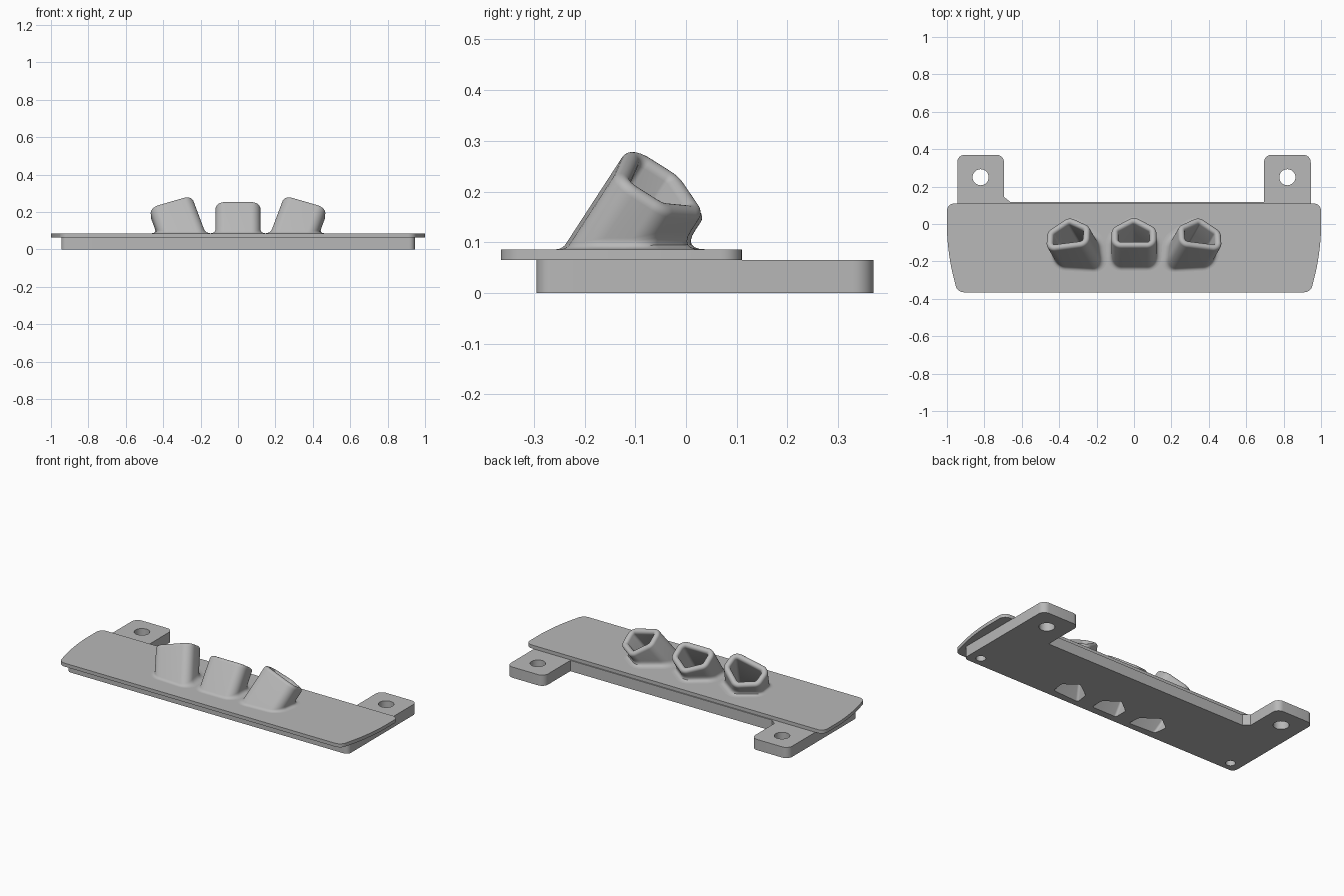
import bpy, bmesh, math
from mathutils import Vector

if "Cube" in bpy.data.objects:
    bpy.data.objects.remove(bpy.data.objects["Cube"])

grey = bpy.data.materials.new("plain grey")
grey.use_nodes = True
colour = (0.48, 0.48, 0.48, 1)
grey.diffuse_color = colour
grey.node_tree.nodes["Principled BSDF"].inputs["Base Color"].default_value = colour

BASE_TOP, PLATE_TOP = 0.065, 0.086


def loft(name, rings, caps=True):
    """Skin a list of equal rings of points."""
    bm = bmesh.new()
    rows = [[bm.verts.new(p) for p in ring] for ring in rings]
    for a, b in zip(rows, rows[1:]):
        for i in range(len(a)):
            j = (i + 1) % len(a)
            bm.faces.new((a[i], a[j], b[j], b[i]))
    if caps:
        bm.faces.new(rows[0][::-1])
        bm.faces.new(rows[-1])
        bmesh.ops.recalc_face_normals(bm, faces=bm.faces)
    mesh = bpy.data.meshes.new(name)
    bm.to_mesh(mesh)
    bm.free()
    mesh.materials.append(grey)
    obj = bpy.data.objects.new(name, mesh)
    bpy.context.collection.objects.link(obj)
    return obj


def rounded(corners, steps=8):
    """Outline with each (x, y, radius) corner rounded off."""
    out = []
    for i, (x, y, r) in enumerate(corners):
        v = Vector((x, y))
        if r == 0:
            out.append(v)
            continue
        prev = Vector(corners[i - 1][:2])
        nxt = Vector(corners[(i + 1) % len(corners)][:2])
        a = v + (prev - v).normalized() * r
        d = v + (nxt - v).normalized() * r
        b, c = a.lerp(v, 0.55), d.lerp(v, 0.55)
        for k in range(steps + 1):
            t = k / steps
            s = 1 - t
            out.append(a * s**3 + b * 3 * s * s * t + c * 3 * s * t * t + d * t**3)
    return out


def slab(name, outline, z0, z1):
    return loft(name, [[(p.x, p.y, z) for p in outline] for z in (z0, z1)])


def circle(x, y, r, n=32):
    return [Vector((x + r * math.cos(math.tau * i / n), y + r * math.sin(math.tau * i / n)))
            for i in range(n)]


def activate(obj):
    bpy.ops.object.select_all(action='DESELECT')
    obj.select_set(True)
    bpy.context.view_layer.objects.active = obj


def cut(obj, cutters):
    activate(obj)
    for c in cutters:
        mod = obj.modifiers.new("hole", 'BOOLEAN')
        mod.operation, mod.solver, mod.object = 'DIFFERENCE', 'EXACT', c
        bpy.ops.object.modifier_apply(modifier=mod.name)


def smooth(obj):
    activate(obj)
    bpy.ops.object.shade_smooth_by_angle(angle=math.radians(32))


# Tube section: a rounded house shape, stored as arc centres and directions
RADIUS, WALL = 0.05, 0.036
core = [Vector(p) for p in ((-0.07, -0.045), (0.07, -0.045), (0.07, 0), (0, 0.045), (-0.07, 0))]
section = []
for i, p in enumerate(core):
    into, out = p - core[i - 1], core[(i + 1) % len(core)] - p
    start = math.atan2(-into.x, into.y)
    turn = (math.atan2(-out.x, out.y) - start) % math.tau
    for k in range(9):
        g = start + turn * k / 8
        # outward normal of an edge running counter-clockwise
        section.append((p, Vector((-math.cos(g + math.pi), math.sin(g + math.pi) * -1))))


def make_tube(name, centre, axis, across):
    """Open spout with a rounded lip and a fillet onto the plate; returns its bore cutter."""
    centre, a = Vector(centre), Vector(axis).normalized()
    u = Vector(across)
    u = (u - a * u.dot(a)).normalized()
    w = a.cross(u)

    def ring(inset, height):
        pts = [p + d * (RADIUS - inset) for p, d in section]
        return [centre + u * q.x + w * q.y + a * height for q in pts]

    def drop(points, z):
        return [p + a * ((z - p.z) / a.z) for p in points]

    foot = drop(ring(0, 0), PLATE_TOP)
    flare = []
    for k in range(7):
        t = k / 6
        row = []
        for p, (_, d) in zip(foot, section):
            n = u * d.x + w * d.y
            n = Vector((n.x, n.y, 0)).normalized()
            f = 0.03 + 0.016 * n.y
            row.append(p + n * f * (1 - t)**2 + a * f * t * t)
        flare.append(row)

    half = WALL / 2
    lip = [ring(half - half * math.cos(g), half * math.sin(g) - half)
           for g in (math.pi * k / 10 for k in range(11))]
    bore = ring(WALL, -half)
    tube = loft(name, flare + lip + [drop(bore, PLATE_TOP)], caps=False)
    smooth(tube)
    return loft(name + "_cutter", [drop(bore, -0.05), drop(bore, PLATE_TOP + 0.02)])


# Three spouts: the outer two lean outwards
bores = [make_tube("middle_tube", (0, -0.04, 0.207), (0, 0.56, 0.83), (1, 0, 0))]
for side, label in ((1, "left"), (-1, "right")):
    bores.append(make_tube(label + "_tube", (side * 0.355, -0.045, 0.212),
                           (side * 0.3, 0.52, 0.8), (0.92, side * -0.12, side * -0.27)))

# Thin cover plate with tapering front ends
half_plate = [(0.945, -0.365, 0.035), (1, -0.14, 0.12), (1, 0.11, 0.04)]
plate = slab("cover_plate",
             rounded(half_plate + [(-x, y, r) for x, y, r in half_plate[::-1]]),
             BASE_TOP, PLATE_TOP)
cut(plate, bores)

# Base with two rear mounting tabs
base = slab("base", rounded([
    (-0.945, -0.295, 0.03), (0.945, -0.295, 0.03),
    (0.945, 0.37, 0.04), (0.695, 0.37, 0.04), (0.695, 0.117, 0),
    (-0.66, 0.117, 0), (-0.695, 0.145, 0),
    (-0.695, 0.37, 0.04), (-0.945, 0.37, 0.04)]), 0, BASE_TOP)

# Screw holes: through the tabs, blind at the front corners
holes = []
for s in (-1, 1):
    holes.append(slab("tab_hole_cutter", circle(s * 0.82, 0.25, 0.043), -0.05, 0.12))
    holes.append(slab("corner_hole_cutter", circle(s * 0.874, -0.237, 0.027), -0.05, 0.05))
cut(base, bores + holes)

for part in (plate, base):
    smooth(part)
for c in bores + holes:
    bpy.data.objects.remove(c)
